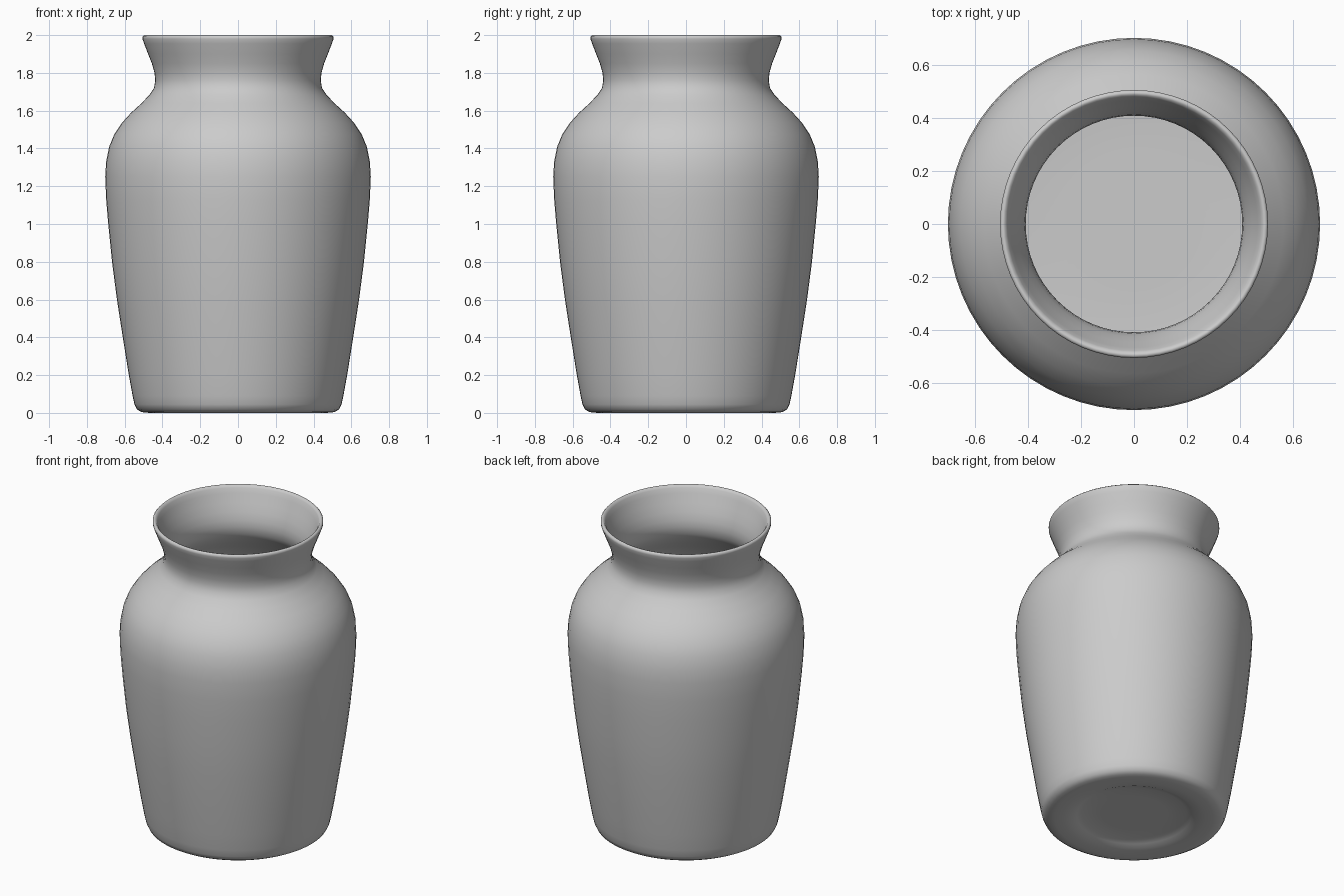
import bpy, bmesh, math

SEGMENTS = 64

# Vase wall as (radius, height): underside recess, outside, rim, inside, floor
PROFILE = [
    (0.0, 0.03), (0.20, 0.03), (0.31, 0.028), (0.34, 0.018), (0.37, 0.006),
    (0.42, 0.001), (0.47, 0.0), (0.51, 0.004), (0.535, 0.018), (0.548, 0.045),
    (0.558, 0.09), (0.578, 0.2), (0.61, 0.4), (0.641, 0.6), (0.667, 0.8),
    (0.687, 1.0), (0.698, 1.13), (0.703, 1.25), (0.698, 1.33), (0.682, 1.41),
    (0.655, 1.475), (0.615, 1.535), (0.565, 1.59), (0.51, 1.64), (0.468, 1.685),
    (0.445, 1.72), (0.438, 1.76), (0.442, 1.80), (0.456, 1.85), (0.476, 1.90),
    (0.497, 1.955), (0.506, 1.98), (0.506, 1.992), (0.498, 2.0), (0.488, 1.998),
    (0.479, 1.985), (0.467, 1.955), (0.446, 1.90), (0.426, 1.85), (0.413, 1.80),
    (0.409, 1.76), (0.416, 1.71), (0.44, 1.67), (0.485, 1.62), (0.54, 1.57),
    (0.588, 1.52), (0.627, 1.46), (0.652, 1.40), (0.668, 1.33), (0.673, 1.25),
    (0.657, 1.0), (0.611, 0.6), (0.58, 0.4), (0.548, 0.2), (0.52, 0.09),
    (0.49, 0.062), (0.43, 0.055), (0.25, 0.055), (0.0, 0.055),
]


def lathe(name, profile, material):
    bm = bmesh.new()
    verts = [bm.verts.new((r, 0, z)) for r, z in profile]
    edges = [bm.edges.new(pair) for pair in zip(verts, verts[1:])]
    bmesh.ops.spin(bm, geom=verts + edges, cent=(0, 0, 0), axis=(0, 0, 1),
                   angle=math.tau, steps=SEGMENTS, use_merge=True)
    bmesh.ops.remove_doubles(bm, verts=bm.verts, dist=0.0005)
    bmesh.ops.recalc_face_normals(bm, faces=bm.faces)
    for face in bm.faces:
        face.smooth = True
    mesh = bpy.data.meshes.new(name)
    bm.to_mesh(mesh)
    bm.free()
    mesh.materials.append(material)
    obj = bpy.data.objects.new(name, mesh)
    bpy.context.collection.objects.link(obj)
    return obj


clay = bpy.data.materials.new("light_grey_clay")
clay.diffuse_color = (0.6, 0.6, 0.6, 1)
lathe("vase", PROFILE, clay)
